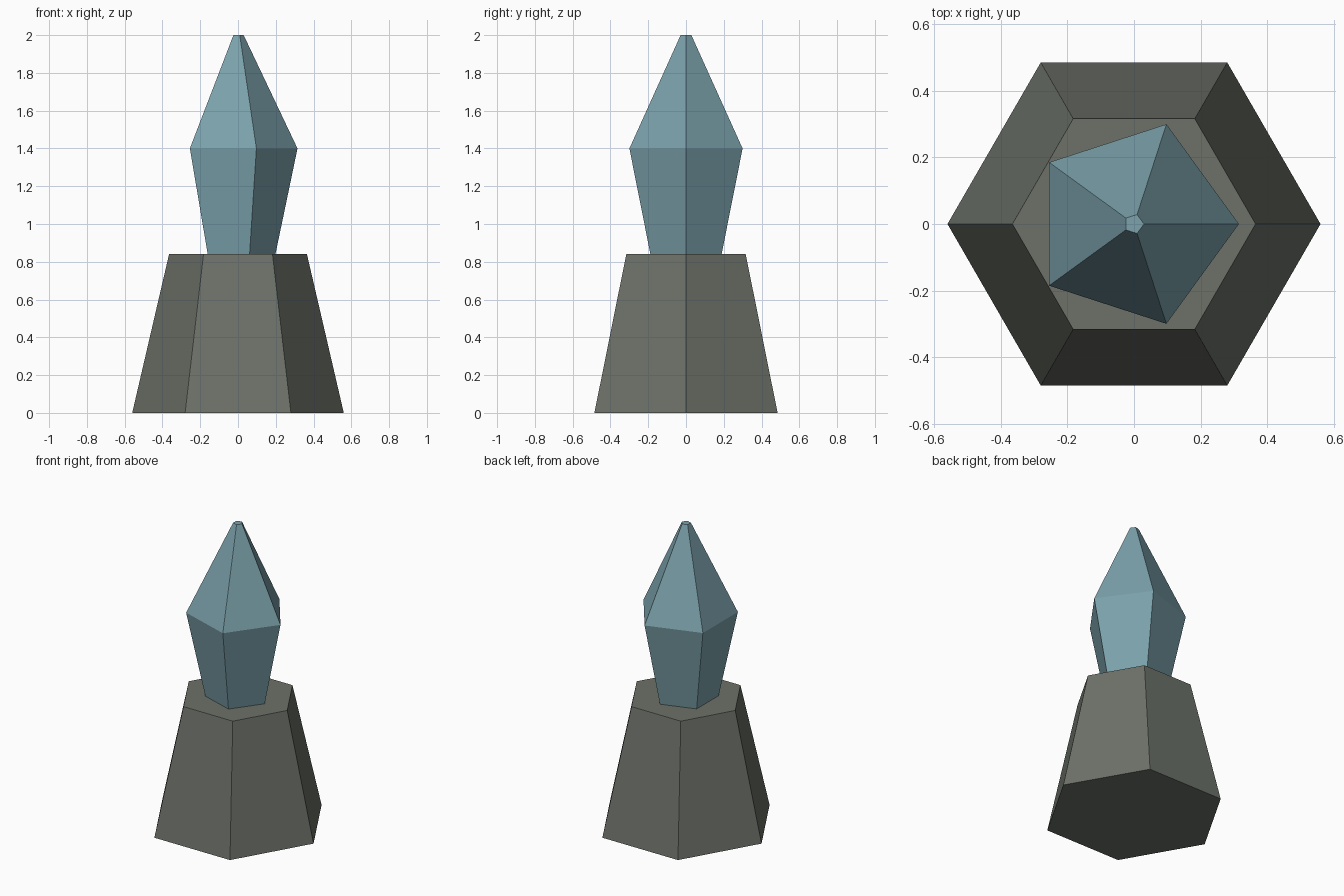
import bpy, bmesh
from math import cos, sin, tau

if "Cube" in bpy.data.objects:
    bpy.data.objects.remove(bpy.data.objects["Cube"])


def material(name, rgb):
    m = bpy.data.materials.new(name)
    m.diffuse_color = (*rgb, 1)
    m.use_nodes = True
    m.node_tree.nodes["Principled BSDF"].inputs["Base Color"].default_value = m.diffuse_color
    return m


def faceted_solid(name, sides, profile, mat):
    """Stack of regular polygon rings, first corner on +x, capped at both ends."""
    bm = bmesh.new()
    rings = [[bm.verts.new((r * cos(tau * i / sides), r * sin(tau * i / sides), z))
              for i in range(sides)] for r, z in profile]
    for low, high in zip(rings, rings[1:]):
        for i in range(sides):
            j = (i + 1) % sides
            bm.faces.new((low[i], low[j], high[j], high[i]))
    bm.faces.new(rings[0][::-1])
    bm.faces.new(rings[-1])
    mesh = bpy.data.meshes.new(name)
    bm.to_mesh(mesh)
    bm.free()
    mesh.materials.append(mat)
    obj = bpy.data.objects.new(name, mesh)
    bpy.context.collection.objects.link(obj)
    return obj


stone = material("grey_stone", (0.15, 0.165, 0.14))
crystal = material("blue_crystal", (0.20, 0.36, 0.41))

# Tapered hexagonal pedestal
faceted_solid("pedestal", 6, [(0.56, 0), (0.365, 0.84)], stone)
# Five-sided crystal, its foot slightly sunk into the pedestal
faceted_solid("crystal", 5, [(0.194, 0.82), (0.315, 1.4), (0.03, 2.0)], crystal)
